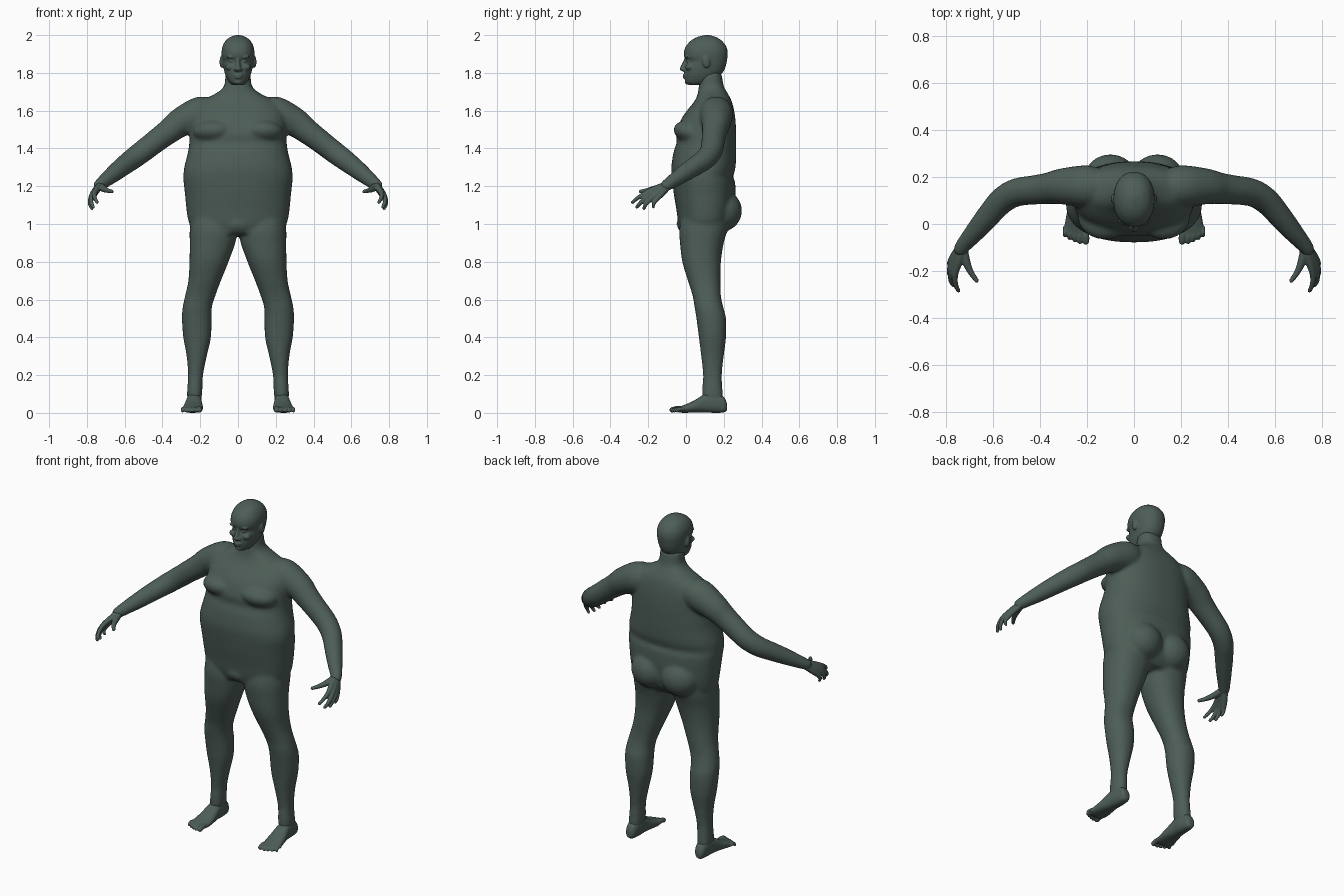
import bpy, bmesh, math
from mathutils import Vector, Matrix

skin = bpy.data.materials.new("dark_green_grey")
skin.diffuse_color = (0.075, 0.11, 0.095, 1)


def resample(rows, k=4):
    """Catmull-Rom through rows of numbers."""
    out, n = [], len(rows)
    for i in range(n - 1):
        a, b, c, d = (rows[max(0, min(n - 1, j))] for j in (i - 1, i, i + 1, i + 2))
        for s in range(k):
            t = s / k
            out.append([0.5 * (2 * q + (r - p) * t + (2 * p - 5 * q + 4 * r - u) * t * t
                               + (3 * q - p - 3 * r + u) * t ** 3)
                        for p, q, r, u in zip(a, b, c, d)])
    return out + [list(rows[-1])]


def skin_rings(bm, rings):
    vs = [[bm.verts.new(p) for p in ring] for ring in rings]
    n = len(vs[0])
    for a, b in zip(vs, vs[1:]):
        for i in range(n):
            j = (i + 1) % n
            bm.faces.new((a[i], a[j], b[j], b[i]))
    bm.faces.new(vs[0])
    bm.faces.new(vs[-1])


def loft(bm, rows, axis="z", side=1, power=2.2, n=32):
    """Rows: (height, x0, x1, b0, b1); sections across z, or along y for feet."""
    rings = []
    for t, x0, x1, b0, b1 in resample(rows):
        ring = []
        for i in range(n):
            c, s = math.cos(2 * math.pi * i / n), math.sin(2 * math.pi * i / n)
            x = side * ((x0 + x1) / 2 + (x1 - x0) / 2 * math.copysign(abs(c) ** (2 / power), c))
            b = (b0 + b1) / 2 + (b1 - b0) / 2 * math.copysign(abs(s) ** (2 / power), s)
            ring.append((x, b, t) if axis == "z" else (x, t, b))
        rings.append(ring)
    skin_rings(bm, rings)


def blob(bm, pos, size, side=1, tilt=0):
    m = (Matrix.Translation((pos[0] * side, pos[1], pos[2])) @ Matrix.Rotation(tilt, 4, "X")
         @ Matrix.Diagonal((*size, 1)))
    bmesh.ops.create_uvsphere(bm, u_segments=20, v_segments=12, radius=1, matrix=m)


def tube(bm, path, side=1, n=20):
    """Path: (x, y, z, radius) with a round tip."""
    rows = resample(path)
    pts = [Vector((side * r[0], r[1], r[2])) for r in rows]
    rings = []
    for i, p in enumerate(pts):
        t = (pts[min(i + 1, len(pts) - 1)] - pts[max(i - 1, 0)]).normalized()
        u = t.cross(Vector((0, 0, 1))).normalized()
        v = t.cross(u)
        rings.append([p + rows[i][3] * (u * math.cos(2 * math.pi * k / n) + v * math.sin(2 * math.pi * k / n))
                      for k in range(n)])
    skin_rings(bm, rings)
    blob(bm, path[-1][:3], [path[-1][3]] * 3, side)


def finish(name, bm, voxel, smooth):
    bmesh.ops.recalc_face_normals(bm, faces=bm.faces)
    me = bpy.data.meshes.new(name)
    bm.to_mesh(me)
    bm.free()
    me.materials.append(skin)
    ob = bpy.data.objects.new(name, me)
    bpy.context.collection.objects.link(ob)
    r = ob.modifiers.new("fuse", "REMESH")
    r.mode, r.voxel_size, r.use_smooth_shade = "VOXEL", voxel, True
    s = ob.modifiers.new("soften", "SMOOTH")
    s.factor, s.iterations = 0.5, smooth


# torso and neck
bm = bmesh.new()
torso = [(.95, .19, -.025, .2), (1.0, .255, -.04, .24), (1.07, .272, -.05, .255),
         (1.15, .28, -.063, .262), (1.22, .288, -.072, .26), (1.25, .289, -.075, .25),
         (1.3, .285, -.078, .262), (1.38, .265, -.066, .266), (1.43, .258, -.05, .266),
         (1.48, .255, -.052, .266), (1.55, .252, -.028, .262), (1.6, .24, .005, .255),
         (1.65, .195, .045, .242), (1.69, .12, .062, .222), (1.73, .074, .068, .2),
         (1.8, .068, .075, .188)]
loft(bm, [(z, -w, w, a, b) for z, w, a, b in torso], n=48, power=2.3)
blob(bm, (0, .03, 1.0), (.1, .08, .06))

legs = [(.05, .2, .265, .1, .2), (.1, .19, .27, .085, .195), (.2, .185, .265, .09, .19),
        (.3, .165, .272, .08, .2), (.4, .143, .29, .068, .212), (.5, .14, .297, .055, .212),
        (.56, .138, .293, .045, .197), (.62, .12, .28, .035, .185), (.7, .09, .263, .01, .183),
        (.8, .05, .257, -.02, .185), (.9, .014, .256, -.032, .2), (.97, .004, .256, -.036, .22),
        (1.05, .01, .25, -.02, .23)]
arms = [(.13, .16, 1.6, .07), (.2, .16, 1.585, .09), (.3, .16, 1.54, .078), (.36, .152, 1.495, .068),
        (.42, .145, 1.45, .063), (.5, .134, 1.388, .06), (.56, .1, 1.343, .057),
        (.61, .045, 1.305, .052), (.66, -.015, 1.265, .046), (.72, -.085, 1.217, .035),
        (.737, -.107, 1.202, .031)]
for s in (1, -1):
    loft(bm, legs, side=s)
    tube(bm, arms, s)
    # buttocks and chest
    blob(bm, (.1, .19, 1.07), (.115, .107, .11), s)
    blob(bm, (.125, .03, 1.485), (.115, .098, .062), s, tilt=-.25)
finish("body", bm, .01, 8)

# head with face and ears
bm = bmesh.new()
head = [(1.735, .028, .018, .1), (1.75, .046, -.002, .14), (1.78, .063, -.008, .175),
        (1.81, .073, -.008, .2), (1.84, .079, -.003, .212), (1.862, .082, .004, .216),
        (1.885, .086, -.009, .22), (1.91, .087, -.011, .221), (1.94, .082, -.001, .213),
        (1.97, .066, .025, .19), (1.99, .041, .06, .158), (2.0, .012, .1, .125)]
loft(bm, [(z, -w, w, a, b) for z, w, a, b in head], n=40)
loft(bm, [(1.808, -.014, .014, -.02, .02), (1.818, -.019, .019, -.034, .02),
          (1.83, -.014, .014, -.031, .02), (1.87, -.009, .009, -.012, .02),
          (1.89, -.006, .006, -.006, .02)])
blob(bm, (0, -.006, 1.788), (.026, .013, .006))
blob(bm, (0, -.005, 1.776), (.022, .013, .007))
blob(bm, (0, .012, 1.752), (.024, .02, .014))
for s in (1, -1):
    blob(bm, (.032, .012, 1.862), (.014, .011, .009), s)
    blob(bm, (.034, .005, 1.884), (.027, .012, .007), s)
    blob(bm, (.042, .018, 1.83), (.025, .022, .018), s)
    blob(bm, (.016, -.012, 1.818), (.008, .012, .008), s)
    blob(bm, (.086, .107, 1.858), (.012, .02, .033), s, tilt=.2)
finish("head", bm, .005, 3)

# hands: every finger runs from the wrist so the palm fuses
fingers = [
    [(.728, -.1, 1.208, .018), (.745, -.16, 1.188, .017), (.76, -.213, 1.163, .014),
     (.758, -.255, 1.138, .011), (.746, -.283, 1.115, .009)],
    [(.734, -.1, 1.202, .02), (.757, -.155, 1.175, .018), (.775, -.203, 1.147, .014),
     (.777, -.24, 1.113, .0115), (.766, -.26, 1.09, .009)],
    [(.737, -.1, 1.196, .02), (.763, -.148, 1.163, .018), (.78, -.186, 1.133, .014),
     (.783, -.213, 1.104, .011), (.774, -.222, 1.083, .009)],
    [(.738, -.1, 1.192, .018), (.764, -.135, 1.155, .017), (.78, -.16, 1.126, .013),
     (.784, -.172, 1.105, .01), (.777, -.173, 1.09, .008)],
    [(.725, -.105, 1.2, .019), (.713, -.16, 1.187, .018), (.693, -.205, 1.178, .013),
     (.669, -.24, 1.172, .01)]]
for s, name in ((1, "left_hand"), (-1, "right_hand")):
    bm = bmesh.new()
    for f in fingers:
        tube(bm, f, s, 12)
    finish(name, bm, .004, 3)

# feet with toes
foot = [(.217, .218, .25, .014, .05), (.2, .202, .262, .002, .085), (.15, .193, .27, 0, .11),
        (.1, .192, .275, .002, .1), (.04, .186, .287, .002, .064), (-.01, .186, .295, 0, .042),
        (-.045, .194, .292, .003, .03)]
for s, name in ((1, "left_foot"), (-1, "right_foot")):
    bm = bmesh.new()
    loft(bm, foot, "y", s, 2.4)
    for i, tip in enumerate((-.074, -.076, -.069, -.06, -.048)):
        r = .0145 if i == 0 else .0105 - .0004 * i
        x = .204 + .0215 * i + (.004 if i else 0)
        tube(bm, [(x, -.01, .02, r), (x, tip / 2 - .015, .022, r), (x, tip, r + .001, r)], s, 12)
    finish(name, bm, .005, 3)
